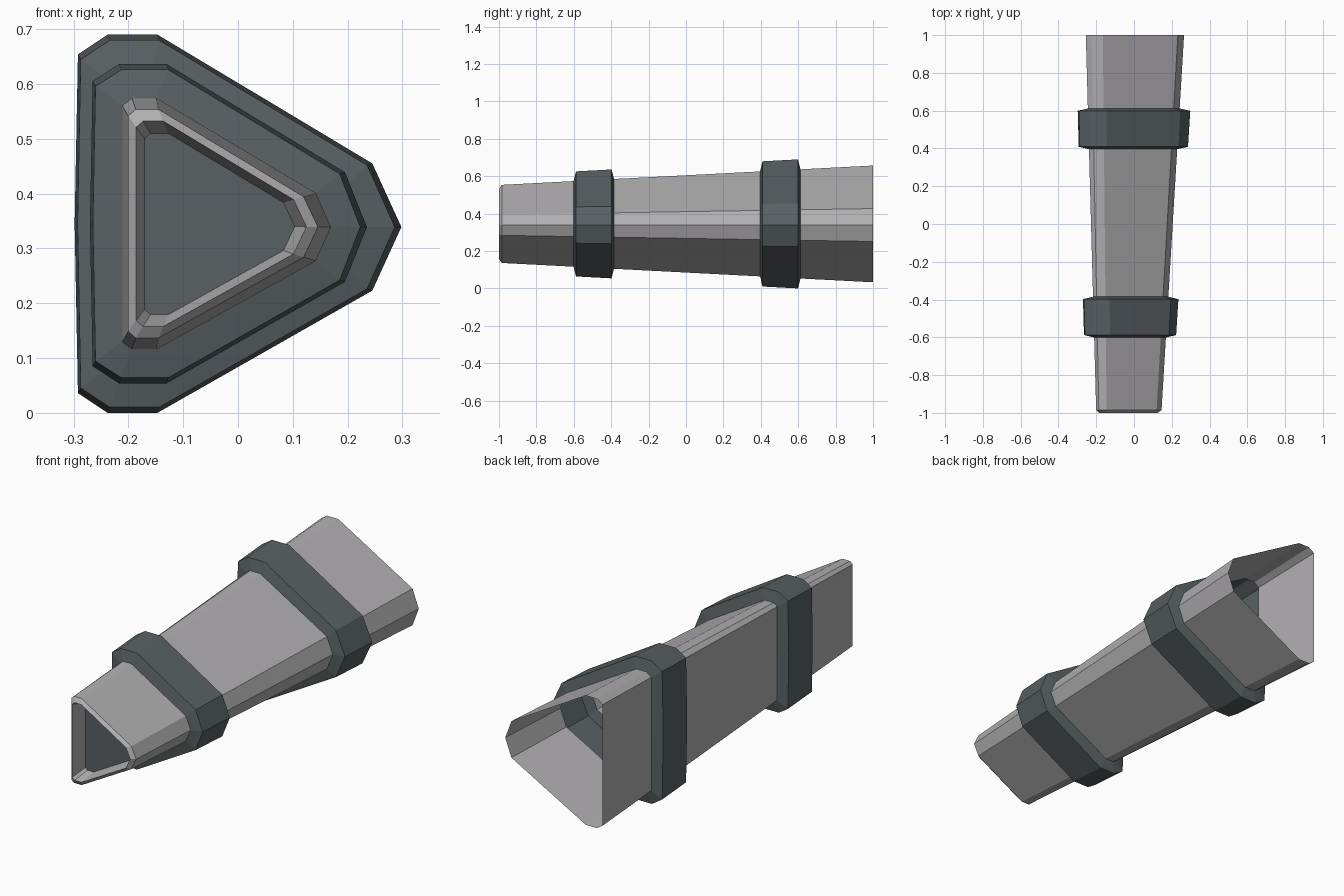
import bpy
import bmesh

if "Cube" in bpy.data.objects:
    bpy.data.objects.remove(bpy.data.objects["Cube"], do_unlink=True)


def material(name, color):
    m = bpy.data.materials.new(name)
    m.use_nodes = True
    m.diffuse_color = (*color, 1)
    m.node_tree.nodes["Principled BSDF"].inputs["Base Color"].default_value = (*color, 1)
    return m


LIGHT = material("light grey metal", (0.44, 0.43, 0.44))
DARK = material("dark slate", (0.10, 0.118, 0.123))

MID = 0.345    # height of the middle of the flat side
TIP = 0.339    # height of the pointed side

# Half outlines as (x, height above the middle), from the point to the flat side
TUBE_FRONT = [(0.145, 0), (0.119, 0.055), (-0.145, 0.208), (-0.186, 0.208), (-0.2, 0.196), (-0.2, 0)]
TUBE_BACK = [(0.265, 0), (0.232, 0.088), (-0.165, 0.312), (-0.225, 0.312), (-0.255, 0.292), (-0.255, 0)]
BAND_FRONT = [(0.235, 0), (0.195, 0.1), (-0.13, 0.291), (-0.217, 0.291), (-0.265, 0.26), (-0.27, 0)]
BAND_BACK = [(0.298, 0), (0.245, 0.116), (-0.147, 0.345), (-0.238, 0.345), (-0.292, 0.309), (-0.298, 0)]


def outline(front, back, t):
    """Blend two half outlines and mirror them into a closed (x, z) loop."""
    half = [(a[0] + (b[0] - a[0]) * t, a[1] + (b[1] - a[1]) * t) for a, b in zip(front, back)]
    base = [TIP, TIP] + [MID] * 4
    upper = [(x, c + h) for (x, h), c in zip(half, base)]
    lower = [(x, c - h) for (x, h), c in zip(half, base)][1:-1]
    return upper + lower[::-1]


def tube(y):
    return [(x, y, z) for x, z in outline(TUBE_FRONT, TUBE_BACK, (y + 1) / 2)]


def band(y):
    return [(x, y, z) for x, z in outline(BAND_FRONT, BAND_BACK, y + 0.4)]


def inset(k, y):
    cx, cz = -0.057, 0.343
    return [(cx + (x - cx) * k, y, cz + (z - cz) * k) for x, _, z in tube(-1)]


def loft(name, sections, mat, cap_mat=None):
    """Skin a row of loops; optionally close the first one."""
    bm = bmesh.new()
    loops = [[bm.verts.new(p) for p in s] for s in sections]
    for a, b in zip(loops, loops[1:]):
        for i in range(len(a)):
            j = (i + 1) % len(a)
            bm.faces.new((a[i], b[i], b[j], a[j]))
    if cap_mat:
        bm.faces.new(loops[0]).material_index = 1
    mesh = bpy.data.meshes.new(name)
    bm.to_mesh(mesh)
    bm.free()
    mesh.materials.append(mat)
    if cap_mat:
        mesh.materials.append(cap_mat)
    obj = bpy.data.objects.new(name, mesh)
    bpy.context.collection.objects.link(obj)
    return obj


# Raised bands, hollow behind
HALF, EDGE = 0.108, 0.095
bands = {"front_band": -0.493, "rear_band": 0.504}
for name, c in bands.items():
    loft(name, [tube(c - HALF), band(c - EDGE), band(c + EDGE), tube(c + HALF)], DARK)

# Tube: front piece with chamfered rim and sunken plate, middle, open rear
front, rear = bands.values()
loft("front_tube", [inset(0.795, -0.92), inset(0.9, -1), tube(-0.985), tube(front - HALF)], LIGHT, DARK)
loft("middle_tube", [tube(front + HALF), tube(rear - HALF)], LIGHT)
loft("rear_tube", [tube(rear + HALF), tube(1)], LIGHT)
